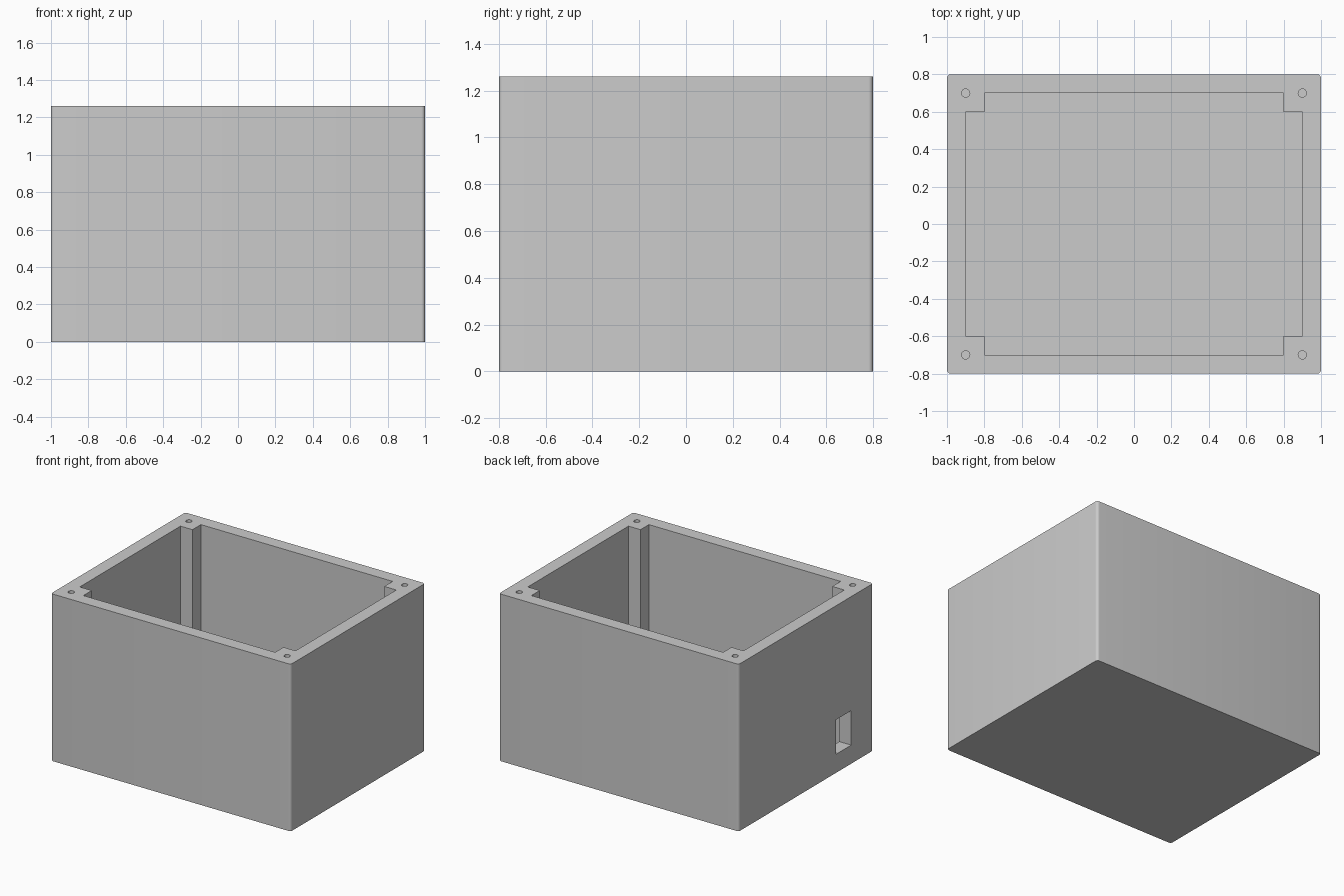
import bpy, bmesh
from mathutils import Matrix, Vector

cube = bpy.data.objects.get("Cube")
if cube:
    bpy.data.objects.remove(cube, do_unlink=True)

W, D, H = 1.0, 0.8, 1.26       # half width, half depth, height
WALL, POST, FLOOR = 0.1, 0.2, 0.06

grey = bpy.data.materials.new("plain grey")
grey.use_nodes = True
grey.diffuse_color = (0.6, 0.6, 0.6, 1)
grey.node_tree.nodes["Principled BSDF"].inputs["Base Color"].default_value = (0.6, 0.6, 0.6, 1)


def make_object(name, bm):
    bmesh.ops.recalc_face_normals(bm, faces=bm.faces)
    mesh = bpy.data.meshes.new(name)
    bm.to_mesh(mesh)
    bm.free()
    mesh.materials.append(grey)
    obj = bpy.data.objects.new(name, mesh)
    bpy.context.collection.objects.link(obj)
    return obj


def prism(outline, z0, z1):
    bm = bmesh.new()
    base = bm.faces.new([bm.verts.new((x, y, z0)) for x, y in outline])
    top = bmesh.ops.extrude_face_region(bm, geom=[base])["geom"]
    bmesh.ops.translate(bm, verts=[v for v in top if isinstance(v, bmesh.types.BMVert)],
                        vec=(0, 0, z1 - z0))
    return bm


def rectangle(x0, x1, y0, y1):
    return [(x0, y0), (x1, y0), (x1, y1), (x0, y1)]


def cut(target, cutter):
    cutter.hide_render = True
    mod = target.modifiers.new("cut", "BOOLEAN")
    mod.operation = "DIFFERENCE"
    mod.solver = "EXACT"
    mod.object = cutter
    bpy.context.view_layer.objects.active = target
    bpy.ops.object.modifier_apply(modifier=mod.name)
    bpy.data.objects.remove(cutter, do_unlink=True)


# Outer block with slightly rounded upright edges
bm = prism(rectangle(-W, W, -D, D), 0, H)
upright = [e for e in bm.edges if abs(e.verts[0].co.z - e.verts[1].co.z) > 0.1]
bmesh.ops.bevel(bm, geom=upright, offset=0.02, segments=6, profile=0.5, affect="EDGES")
box = make_object("enclosure_box", bm)

# Cavity that leaves a square post in each corner
ix, iy, px, py = W - WALL, D - WALL, W - POST, D - POST
corner = [(ix, py), (px, py), (px, iy)]
outline = (corner + [(-x, y) for x, y in reversed(corner)]
           + [(-x, -y) for x, y in corner] + [(x, -y) for x, y in reversed(corner)])
cut(box, make_object("cavity_cutter", prism(outline, FLOOR, H + 0.1)))

# Screw hole in the top of each post
for sx in (-1, 1):
    for sy in (-1, 1):
        bm = bmesh.new()
        bmesh.ops.create_cone(bm, cap_ends=True, segments=24, radius1=0.022, radius2=0.022,
                              depth=0.5, matrix=Matrix.Translation(Vector((sx * ix, sy * iy, H - 0.15))))
        cut(box, make_object("screw_hole_cutter", bm))

# Cable opening through the side wall
cut(box, make_object("cable_opening_cutter",
                     prism(rectangle(-W - 0.1, -ix + 0.05, -0.54, -0.36), 0.14, 0.4)))

# Smooth rounded edges and holes, keep the rest sharp
bpy.ops.object.select_all(action="DESELECT")
box.select_set(True)
bpy.context.view_layer.objects.active = box
bpy.ops.object.shade_smooth_by_angle()
